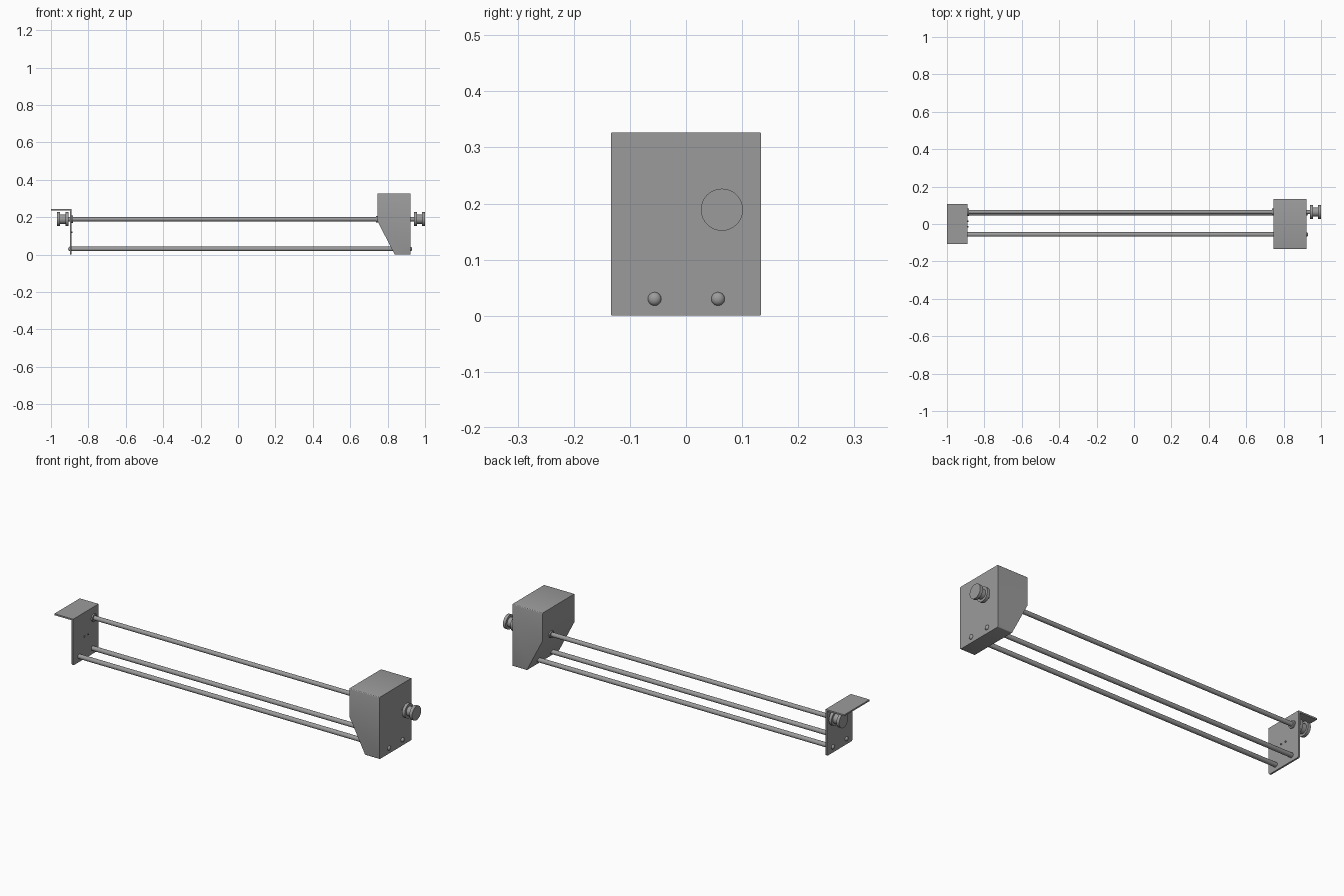
import bpy, bmesh, math
from mathutils import Matrix

cube = bpy.data.objects.get("Cube")
if cube:
    bpy.data.objects.remove(cube, do_unlink=True)

grey = bpy.data.materials.new("machined grey")
grey.use_nodes = True
colour = (0.33, 0.33, 0.33, 1)
grey.diffuse_color = colour
grey.node_tree.nodes["Principled BSDF"].inputs["Base Color"].default_value = colour


def finish(name, bm, smooth=False):
    bmesh.ops.recalc_face_normals(bm, faces=bm.faces)
    mesh = bpy.data.meshes.new(name)
    bm.to_mesh(mesh)
    bm.free()
    mesh.materials.append(grey)
    obj = bpy.data.objects.new(name, mesh)
    bpy.context.collection.objects.link(obj)
    if smooth:
        bpy.ops.object.select_all(action="DESELECT")
        obj.select_set(True)
        bpy.context.view_layer.objects.active = obj
        bpy.ops.object.shade_smooth_by_angle(angle=math.radians(35))
    return obj


def extrude_profile(name, points, half_width, bevel, keep):
    """Extrude an x-z profile along y and round the selected long edges."""
    bm = bmesh.new()
    face = bm.faces.new([bm.verts.new((x, -half_width, z)) for x, z in points])
    new = bmesh.ops.extrude_face_region(bm, geom=[face])["geom"]
    verts = [v for v in new if isinstance(v, bmesh.types.BMVert)]
    bmesh.ops.translate(bm, verts=verts, vec=(0, 2 * half_width, 0))
    edges = [e for e in bm.edges if keep(*(v.co for v in e.verts))]
    bmesh.ops.bevel(bm, geom=edges, offset=bevel, segments=3, profile=0.5, affect="EDGES")
    return finish(name, bm, True)


def lathe(name, profile, y, z):
    """Spin (x, radius) points around an axis parallel to x."""
    bm = bmesh.new()
    verts = [bm.verts.new((x, 0, r)) for x, r in profile]
    edges = [bm.edges.new(pair) for pair in zip(verts, verts[1:])]
    bmesh.ops.spin(bm, geom=verts + edges, cent=(0, 0, 0), axis=(1, 0, 0),
                   angle=2 * math.pi, steps=32)
    bmesh.ops.remove_doubles(bm, verts=bm.verts, dist=0.00005)
    bmesh.ops.transform(bm, matrix=Matrix.Translation((0, y, z)), verts=bm.verts)
    return finish(name, bm, True)


def cylinder(name, x0, x1, r, y, z):
    return lathe(name, [(x0, 0), (x0, r), (x1, r), (x1, 0)], y, z)


def along_x(a, b):
    return abs(a.y - b.y) < 0.001 and abs(a.z - b.z) < 0.001


# Housing with sloped inner face
extrude_profile("housing",
                [(0.745, 0.327), (0.922, 0.327), (0.922, 0), (0.838, 0), (0.745, 0.18)],
                0.134, 0.004, along_x)

# Thin angled mounting bracket with rounded lower corners
extrude_profile("mounting_bracket",
                [(-1, 0.245), (-0.89, 0.245), (-0.89, 0), (-0.899, 0),
                 (-0.899, 0.237), (-1, 0.237)],
                0.106, 0.008, lambda a, b: along_x(a, b) and a.z < 0.01)

# Upper drive shaft and its bushings
SHAFT = (0.064, 0.189)
cylinder("drive_shaft", -0.965, 0.99, 0.0115, *SHAFT)
cylinder("bracket_bushing", -0.892, -0.883, 0.02, *SHAFT)
cylinder("housing_bushing", 0.738, 0.75, 0.018, *SHAFT)

# Lower guide rods with domed ends
for side, y in (("front", -0.056), ("back", 0.057)):
    r, tip = 0.012, 0.009
    arc = [(tip * math.sin(a), r * math.cos(a))
           for a in (i * math.pi / 12 for i in range(7))]
    left = [(-0.899 - dx, rad) for dx, rad in reversed(arc)]
    right = [(0.922 + dx, rad) for dx, rad in arc]
    lathe(side + "_guide_rod", left + right, y, 0.03)


# Flanged pulleys at both shaft ends
def pulley(name, x0, x1, hub):
    rim, wall = 0.0375, 0.016
    lathe(name, [(x0, 0), (x0, rim), (x0 + wall, rim), (x0 + wall, hub),
                 (x1 - wall, hub), (x1 - wall, rim), (x1, rim), (x1, 0)], *SHAFT)


pulley("right_end_pulley", 0.941, 1.0, 0.025)
pulley("left_end_pulley", -0.967, -0.906, 0.026)

# Small studs on the bracket
for side, y in (("front", -0.016), ("back", 0.016)):
    cylinder(side + "_bracket_stud", -0.892, -0.885, 0.004, y, 0.12)
